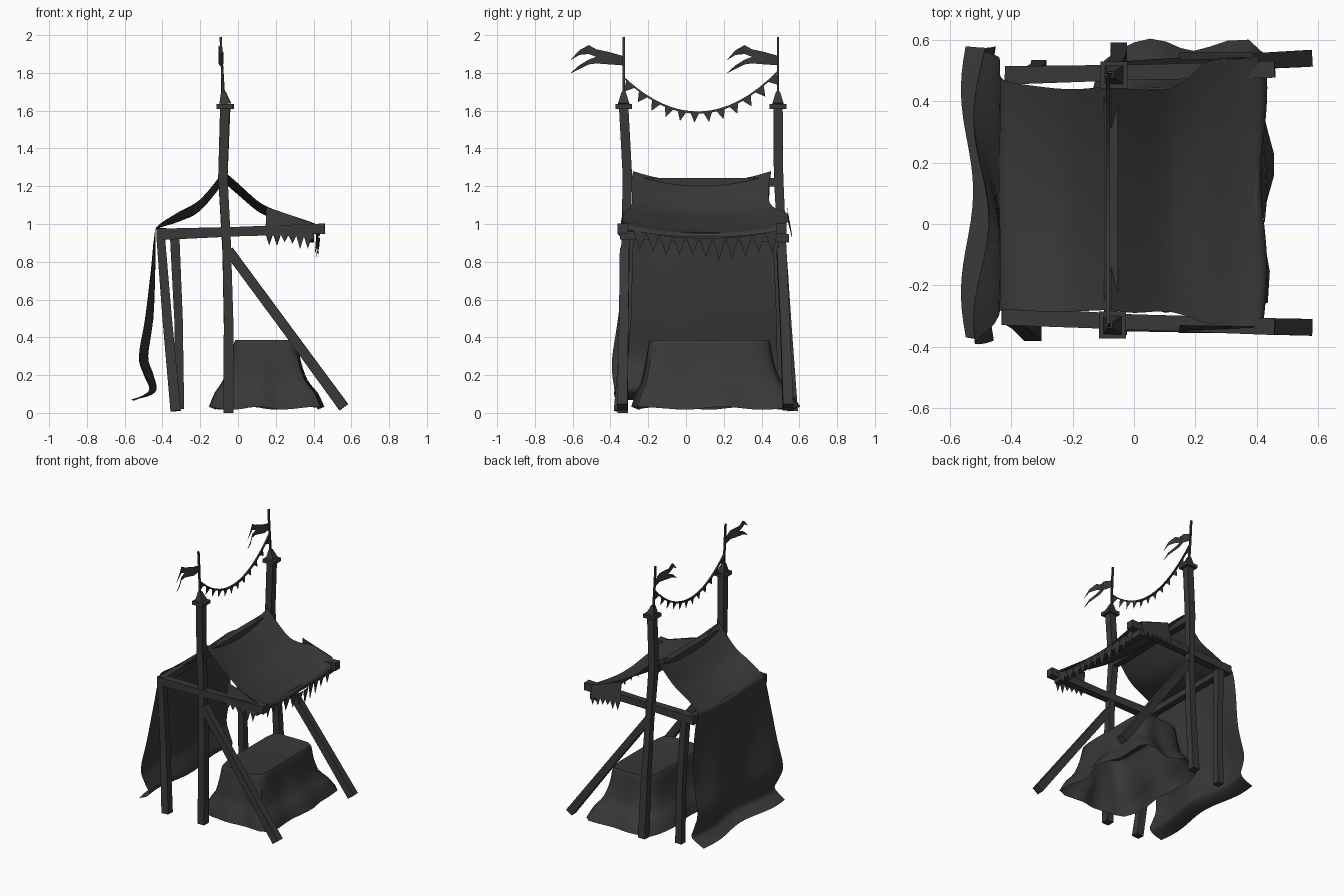
import bpy, bmesh, math, random
from mathutils import Vector as V

if "Cube" in bpy.data.objects:
    bpy.data.objects.remove(bpy.data.objects["Cube"])

random.seed(4)
dark = bpy.data.materials.new("dark")
dark.diffuse_color = (0.04, 0.04, 0.04, 1)
dark.use_nodes = True
dark.node_tree.nodes["Principled BSDF"].inputs["Base Color"].default_value = dark.diffuse_color


def make(name, verts, faces, smooth=False):
    me = bpy.data.meshes.new(name)
    me.from_pydata([tuple(v) for v in verts], [], faces)
    bm = bmesh.new()
    bm.from_mesh(me)
    bmesh.ops.recalc_face_normals(bm, faces=bm.faces)
    bm.to_mesh(me)
    bm.free()
    ob = bpy.data.objects.new(name, me)
    bpy.context.collection.objects.link(ob)
    me.materials.append(dark)
    if smooth:
        bpy.ops.object.select_all(action='DESELECT')
        ob.select_set(True)
        bpy.context.view_layer.objects.active = ob
        bpy.ops.object.shade_smooth_by_angle(angle=math.radians(50))
    return ob


def beam(name, pts, w):
    """Square timber along a path; w is one width or one per point."""
    pts = [V(p) for p in pts]
    ws = w if isinstance(w, list) else [w] * len(pts)
    d = (pts[-1] - pts[0]).normalized()
    ref = V((1, 0, 0)) if abs(d.z) > 0.9 else V((0, 0, 1))
    a = d.cross(ref).normalized()
    b = d.cross(a)
    verts = [p + (a * i + b * j) * k / 2 for p, k in zip(pts, ws)
             for i, j in ((-1, -1), (1, -1), (1, 1), (-1, 1))]
    faces = [(4*r + i, 4*r + (i+1) % 4, 4*r + 4 + (i+1) % 4, 4*r + 4 + i)
             for r in range(len(pts) - 1) for i in range(4)]
    n = len(verts)
    return make(name, verts, faces + [(3, 2, 1, 0), (n-4, n-3, n-2, n-1)])


def spline(rows, k):
    """Catmull-Rom resampling of rows of numbers."""
    out = []
    for i in range(len(rows) - 1):
        p = [rows[max(0, min(len(rows) - 1, i + o))] for o in (-1, 0, 1, 2)]
        for s in range(k):
            t = s / k
            out.append([0.5 * (2*b + (c-a)*t + (2*a-5*b+4*c-d)*t*t + (3*b-a-3*c+d)*t**3)
                        for a, b, c, d in zip(*p)])
    return out + [list(rows[-1])]


def sheet(name, rows, n=20, k=4):
    """Cloth from stations (x, z, y0, y1, sag, wave) swept along y."""
    rows = spline(rows, k)
    verts = []
    for x, z, y0, y1, sag, wave in rows:
        for j in range(n + 1):
            t = j / n
            verts.append((x - wave * math.sin(t * 9 + z * 3),
                          y0 + (y1 - y0) * t, z - sag * 4 * t * (1 - t)))
    m = n + 1
    make(name, verts, [(r*m + j, r*m + j + 1, r*m + m + j + 1, r*m + m + j)
                       for r in range(len(rows) - 1) for j in range(n)], True)


def teeth(name, path, n, drop, jitter=0.0):
    """Row of n triangles hanging from path(t)."""
    verts, faces = [], []
    for i in range(n):
        a, b = V(path(i / n)), V(path((i + 1) / n))
        tip = (a + b) / 2 + V(drop) * (1 + random.uniform(-jitter, jitter))
        faces.append((3*i, 3*i + 1, 3*i + 2))
        verts += [a, b, tip]
    make(name, verts, faces)


# Tall posts with caps, finials and flag rods
posts = {
    "front": [(-.05, -.335, 0), (-.05, -.33, .5), (-.06, -.32, .9), (-.08, -.31, 1.25), (-.07, -.33, 1.62)],
    "rear": [(-.05, .565, .01), (-.05, .535, .45), (-.06, .51, .85), (-.08, .49, 1.25), (-.065, .487, 1.62)],
}
for side, pts in posts.items():
    beam(side + "_post", pts, [.055, .05, .045, .05, .05])
    x, y, z = pts[-1]
    beam(side + "_post_cap", [(x, y, 1.61), (x, y, 1.635)], .088)
    beam(side + "_finial", [(x, y, 1.635), (x - .01, y, 1.70)], [.06, .02])
    beam(side + "_flag_rod", [(x - .01, y, 1.69), (-.085, y, 1.85), (-.092, y, 1.99)], .012)

# Swallow-tailed pennants
for side, y, zo in (("front", -.335, 0), ("rear", .487, 0)):
    sc = 1 if side == "front" else .98
    body = [(0, 1.89, 1.84), (.07, 1.91, 1.845), (.14, 1.925, 1.85)]
    upper = [(.14, 1.925, 1.885), (.18, 1.947, 1.90), (.23, 1.92, 1.895), (.275, 1.87, 1.868)]
    lower = [(.14, 1.885, 1.85), (.18, 1.87, 1.845), (.23, 1.84, 1.82), (.275, 1.80, 1.798)]
    for part, st in (("body", body), ("upper_tail", upper), ("lower_tail", lower)):
        verts = []
        for d, a, b in st:
            x = -.09 + .015 * math.sin(d * 30)
            verts += [(x, y - d * sc, a), (x, y - d * sc, b)]
        make(f"{side}_pennant_{part}", verts,
             [(2*i, 2*i + 1, 2*i + 3, 2*i + 2) for i in range(len(st) - 1)])


# Bunting rope and flags
def rope(t):
    return (-.085, -.33 + .815 * t, 1.775 + .03 * t - .2 * 4 * t * (1 - t))


beam("bunting_rope", [rope(i / 16) for i in range(17)], .012)
verts, faces = [], []
for i in range(12):
    a, b = V(rope((i + .2) / 12)), V(rope((i + .9) / 12))
    d = (b - a).normalized()
    verts += [a, b, (a + b) / 2 + V((0, d.z, -d.y)) * .055]
    faces.append((3*i, 3*i + 1, 3*i + 2))
make("bunting_flags", verts, faces)

# Horizontal frame
beam("front_side_beam", [(-.43, -.30, .945), (0, -.32, .96), (.46, -.335, .975)], [.06, .05, .055])
beam("rear_side_beam", [(-.42, .485, .945), (0, .495, .96), (.46, .505, .975)], [.06, .05, .055])
beam("right_cross_beam", [(.38, -.35, .94), (.38, .545, .925)], .045)
beam("left_cross_beam", [(-.40, -.32, .955), (-.40, .49, .955)], .045)
beam("ridge_beam", [(-.075, -.33, 1.22), (-.075, .5, 1.22)], .045)

# Left legs and diagonal braces
beam("front_left_leg", [(-.41, -.30, .94), (-.375, -.315, .5), (-.33, -.355, .01)], [.045, .05, .055])
beam("rear_left_leg", [(-.335, .485, .93), (-.315, .50, .5), (-.31, .51, .02)], [.05, .045, .05])
beam("front_brace", [(-.05, -.325, .86), (.26, -.33, .44), (.56, -.337, .03)], [.05, .05, .055])
beam("rear_brace", [(-.05, .505, .86), (.26, .525, .44), (.56, .54, .03)], [.05, .05, .055])

# Roof cloth, right and left slope running into the hanging curtain
sheet("right_roof_cloth", [
    (-.075, 1.28, -.28, .45, .06, 0), (0, 1.215, -.29, .44, .06, 0),
    (.1, 1.125, -.285, .44, .055, 0), (.17, 1.085, -.30, .47, .05, 0),
    (.24, 1.06, -.325, .53, .05, 0), (.34, 1.02, -.34, .545, .05, 0),
    (.41, 1.0, -.33, .53, .05, .005), (.425, .97, -.32, .53, .04, .01)])
sheet("left_roof_and_curtain", [
    (-.075, 1.28, -.28, .45, .06, 0), (-.2, 1.13, -.285, .44, .06, 0),
    (-.32, 1.06, -.285, .45, .05, 0), (-.425, .99, -.28, .47, .015, 0),
    (-.44, .93, -.30, .51, 0, .004), (-.45, .75, -.33, .54, 0, .012),
    (-.47, .5, -.36, .55, 0, .022), (-.50, .3, -.39, .565, 0, .025),
    (-.475, .2, -.39, .575, -.01, .025), (-.45, .13, -.38, .58, 0, .02),
    (-.48, .095, -.38, .575, 0, .02), (-.545, .065, -.37, .58, -.01, .02)])

# Torn hem of the roof
teeth("roof_fringe", lambda t: (.425 - .01 * math.sin(t * 9), -.28 + .77 * t, .965 - .16 * t * (1 - t)),
      11, (-.01, 0, -.105), .15)

# Side flaps folded over the beams
for side, y, s in (("front", -.33, -1), ("rear", .535, 1)):
    top = lambda t: (.15 + .24 * t, y + s * .005 * t, 1.09 - .08 * t)
    mid = lambda t: (.145 + .245 * t, y + s * .025, .95 - .02 * t)
    n = 6
    verts = [top(i / n) for i in range(n + 1)] + [mid(i / n) for i in range(n + 1)]
    make(side + "_flap", verts, [(i, i + 1, n + 2 + i, n + 1 + i) for i in range(n)], True)
    teeth(side + "_flap_fringe", mid, n, (0, 0, -.05), .4)

# Cloth-covered counter, open below, flaring to a wavy hem
levels = spline([(.385, 0, .30, -.18, .43, 0), (.375, -.02, .315, -.195, .445, 0),
                 (.27, -.04, .33, -.21, .46, .004), (.17, -.07, .36, -.225, .49, .01),
                 (.10, -.11, .41, -.25, .54, .015), (.025, -.135, .44, -.27, .585, .02)], 3)
N = 40
verts, faces = [], []
for z, x0, x1, y0, y1, w in levels:
    for i in range(N):
        a = 2 * math.pi * i / N
        c, s = math.cos(a), math.sin(a)
        r = (abs(c) ** 9 + abs(s) ** 9) ** (-1 / 9)
        f = w * math.sin(a * 7 + 1)
        verts.append(((x0 + x1) / 2 + c * r * ((x1 - x0) / 2 + f),
                      (y0 + y1) / 2 + s * r * ((y1 - y0) / 2 + f), z + f * .4))
for r in range(len(levels) - 1):
    for i in range(N):
        j = (i + 1) % N
        faces.append((r*N + i, r*N + j, r*N + N + j, r*N + N + i))
faces.append(tuple(range(N)))
make("counter_cloth", verts, faces, True)
